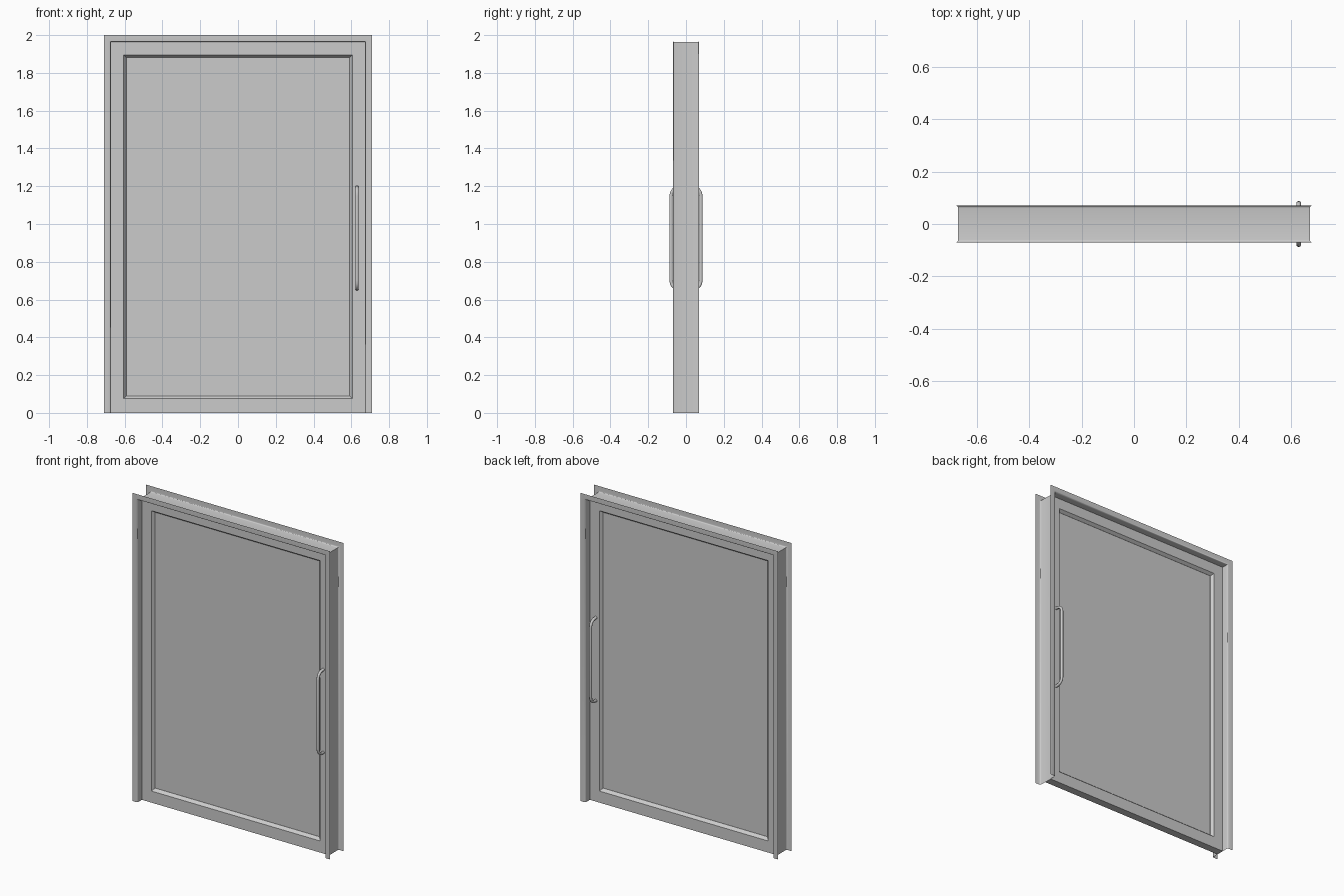
import bpy, math

if "Cube" in bpy.data.objects:
    bpy.data.objects.remove(bpy.data.objects["Cube"])

W, H = 0.71, 2.0      # half width and height of the casing
MID_Z = 0.925         # handle centre height


def make_mesh(name, verts, faces):
    mesh = bpy.data.meshes.new(name)
    mesh.from_pydata(verts, [], faces)
    mesh.update()
    ob = bpy.data.objects.new(name, mesh)
    bpy.context.collection.objects.link(ob)
    bpy.ops.object.select_all(action='DESELECT')
    ob.select_set(True)
    bpy.context.view_layer.objects.active = ob
    bpy.ops.object.shade_smooth_by_angle(angle=math.radians(35))
    return ob


def sweep(name, rings, close_path, close_profile):
    """Bridge a list of corner rings, one ring per profile point."""
    n, m = len(rings[0]), len(rings)
    verts = [v for ring in rings for v in ring]
    faces = []
    for i in range(m if close_profile else m - 1):
        j = (i + 1) % m
        for k in range(n if close_path else n - 1):
            l = (k + 1) % n
            faces.append((i * n + k, i * n + l, j * n + l, j * n + k))
    return make_mesh(name, verts, faces)


# Sheet casing: outward flanges front and back joined by a web, on three sides
half = [(0.0, -0.07), (0.030, -0.07), (0.0335, -0.0685), (0.036, -0.065), (0.037, -0.06)]
profile = half + [(d, -y) for d, y in reversed(half)]
sweep("door_casing",
      [[(-W + d, y, 0), (-W + d, y, H - d), (W - d, y, H - d), (W - d, y, 0)]
       for d, y in profile], False, False)

# Door leaf frame: mitred stiles and rails with a bevelled inner edge
X, TOP = 0.672, 1.962
leaf = [(0, -0.025), (0.067, -0.025), (0.081, -0.006),
        (0.081, 0.006), (0.067, 0.025), (0, 0.025)]
rings = []
for d, y in leaf:
    low = d * 1.12
    rings.append([(-X + d, y, low), (X - d, y, low), (X - d, y, TOP - d), (-X + d, y, TOP - d)])
sweep("door_leaf_frame", rings, True, True)

# Thin panel filling the leaf
bpy.ops.mesh.primitive_cube_add(size=1, location=(0, 0, 0.985))
panel = bpy.context.object
panel.name = "door_panel"
panel.scale = (1.2, 0.011, 1.81)
bpy.ops.object.transform_apply(location=False, rotation=False, scale=True)

# Bent bar pull handles on both faces
bend = [(0.02, 0.27), (0.048, 0.267), (0.063, 0.26), (0.072, 0.25), (0.077, 0.238), (0.079, 0.222)]
path = bend + [(y, -z) for y, z in reversed(bend)]
for side, label in ((-1, "front"), (1, "back")):
    cu = bpy.data.curves.new(label + "_handle", 'CURVE')
    cu.dimensions = '3D'
    cu.bevel_depth = 0.009
    cu.bevel_resolution = 3
    cu.use_fill_caps = True
    sp = cu.splines.new('POLY')
    sp.points.add(len(path) - 1)
    for p, (y, z) in zip(sp.points, path):
        p.co = (0.63, side * y, MID_Z + z, 1)
    sp.use_smooth = True
    ob = bpy.data.objects.new(label + "_handle", cu)
    bpy.context.collection.objects.link(ob)
    bpy.ops.object.select_all(action='DESELECT')
    ob.select_set(True)
    bpy.context.view_layer.objects.active = ob
    bpy.ops.object.convert(target='MESH')
    bpy.ops.object.shade_smooth_by_angle(angle=math.radians(40))
